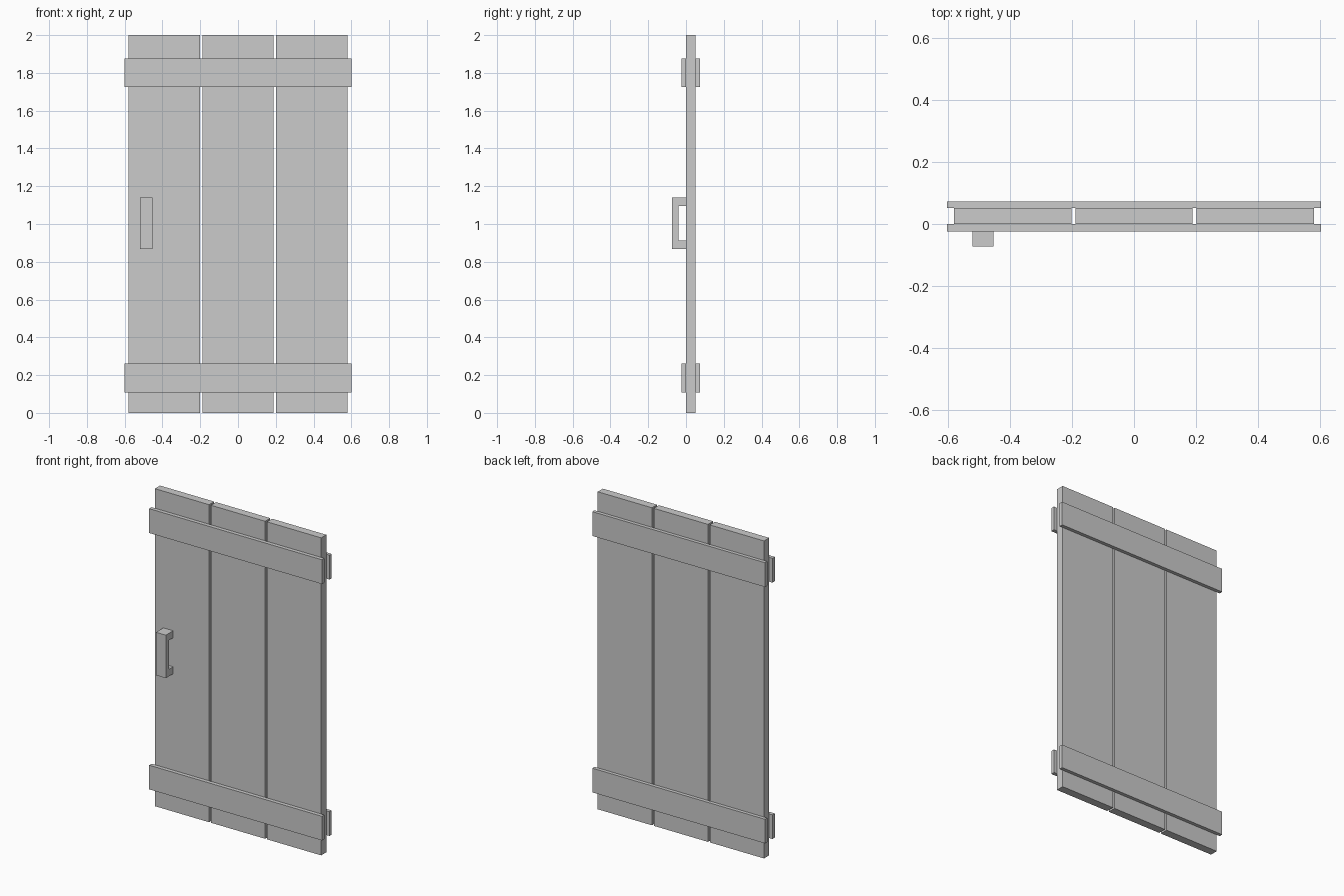
import bpy

if "Cube" in bpy.data.objects:
    bpy.data.objects.remove(bpy.data.objects["Cube"])


def prism(name, profile, x0, x1):
    """Extrude a closed (y, z) profile along x."""
    n = len(profile)
    verts = [(x, y, z) for x in (x0, x1) for y, z in profile]
    faces = [tuple(reversed(range(n))), tuple(range(n, 2 * n))]
    faces += [(i, (i + 1) % n, n + (i + 1) % n, n + i) for i in range(n)]
    mesh = bpy.data.meshes.new(name)
    mesh.from_pydata(verts, [], faces)
    mesh.update()
    obj = bpy.data.objects.new(name, mesh)
    bpy.context.collection.objects.link(obj)
    return obj


def box(name, x, y, z):
    """Box from (min, max) pairs."""
    return prism(name, [(y[0], z[0]), (y[1], z[0]), (y[1], z[1]), (y[0], z[1])], *x)


# Three vertical planks with narrow gaps
PLANK_W, PITCH = 0.378, 0.3905
for i, side in enumerate(("left", "middle", "right")):
    cx = (i - 1) * PITCH
    box(f"plank_{side}", (cx - PLANK_W / 2, cx + PLANK_W / 2), (0, 0.051), (0, 2))

# Horizontal battens on both faces, top and bottom
for level, z in (("lower", (0.109, 0.261)), ("upper", (1.724, 1.877))):
    for face, y in (("front", (-0.024, 0)), ("back", (0.051, 0.073))):
        box(f"batten_{level}_{face}", (-0.602, 0.602), y, z)

# C-shaped pull handle on the front
handle = [(0, 0.868), (0, 0.912), (-0.039, 0.912), (-0.039, 1.095),
          (0, 1.095), (0, 1.139), (-0.073, 1.139), (-0.073, 0.868)]
prism("pull_handle", handle[::-1], -0.52, -0.452)

# Make every face point outward
import bmesh
for obj in bpy.context.collection.objects:
    bm = bmesh.new()
    bm.from_mesh(obj.data)
    bmesh.ops.recalc_face_normals(bm, faces=bm.faces)
    bm.to_mesh(obj.data)
    bm.free()
